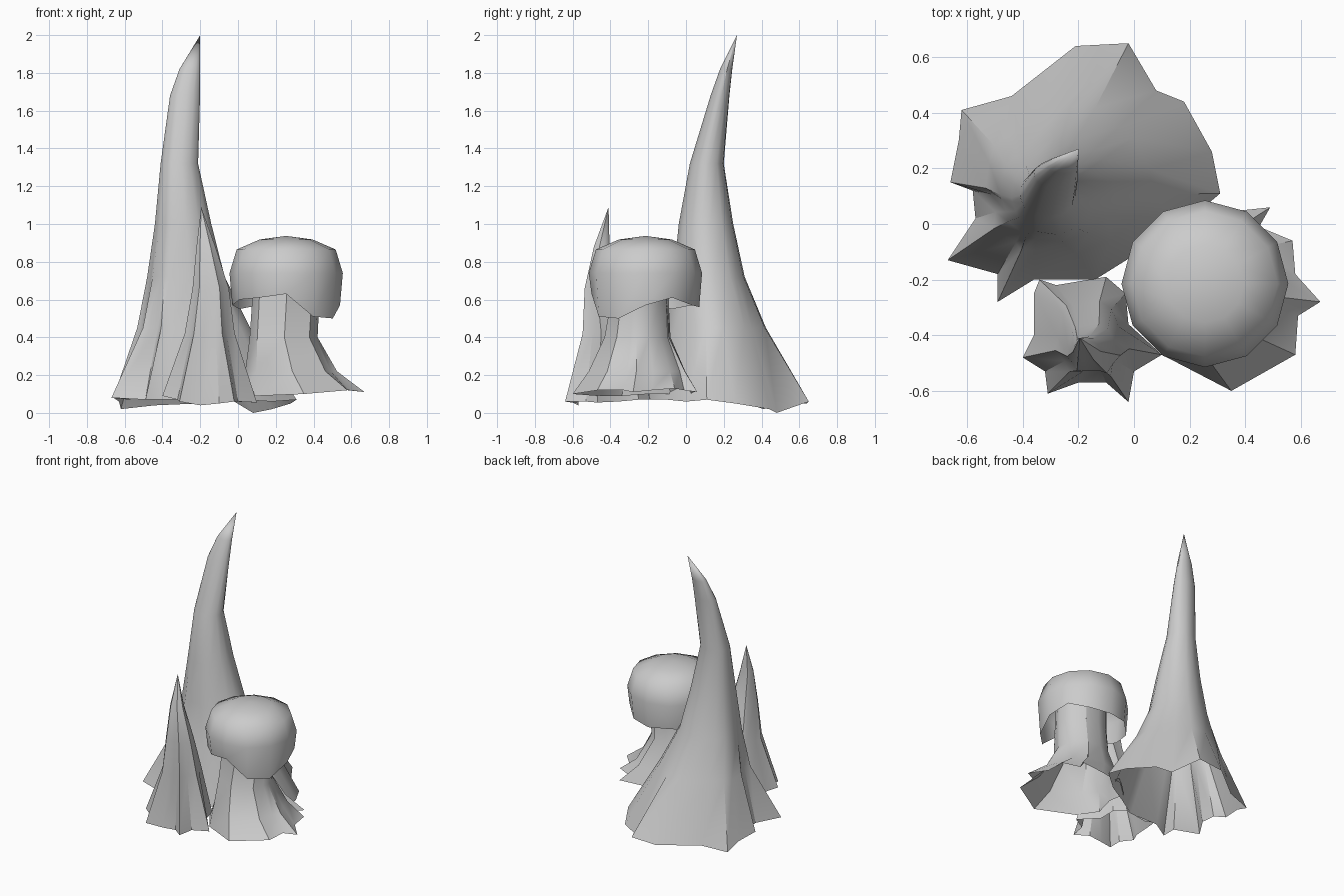
import bpy, bmesh, math

grey = bpy.data.materials.new("stone grey")
grey.diffuse_color = (0.6, 0.6, 0.6, 1)


def skin(name, rings, tip=None, angle=35):
    """Join closed rings into an open-bottomed skin, optionally ending in a tip."""
    bm = bmesh.new()
    loops = [[bm.verts.new(p) for p in ring] for ring in rings]
    n = len(loops[0])
    for low, high in zip(loops, loops[1:]):
        for i in range(n):
            j = (i + 1) % n
            bm.faces.new((low[i], low[j], high[j], high[i]))
    if tip:
        top = bm.verts.new(tip)
        for i in range(n):
            bm.faces.new((loops[-1][i], loops[-1][(i + 1) % n], top))
    mesh = bpy.data.meshes.new(name)
    bm.to_mesh(mesh)
    bm.free()
    mesh.materials.append(grey)
    obj = bpy.data.objects.new(name, mesh)
    bpy.context.collection.objects.link(obj)
    bpy.ops.object.select_all(action='DESELECT')
    obj.select_set(True)
    bpy.context.view_layer.objects.active = obj
    bpy.ops.object.shade_smooth_by_angle(angle=math.radians(angle))
    return obj


def flared(name, foot, levels, tip=None):
    """Ragged foot outline (counter-clockwise) rising through elliptical levels.
    Each level is z, x min, x max, y min, y max, fold strength."""
    xs, ys = [p[0] for p in foot], [p[1] for p in foot]
    cx, cy = (min(xs) + max(xs)) / 2, (min(ys) + max(ys)) / 2
    hx, hy = (max(xs) - min(xs)) / 2, (max(ys) - min(ys)) / 2
    polar = []
    for x, y, z in foot:
        u, v = (x - cx) / hx, (y - cy) / hy
        polar.append((math.atan2(v, u), math.hypot(u, v)))
    mean = sum(r for a, r in polar) / len(polar)
    rings = [foot]
    for z, x0, x1, y0, y1, fold in levels:
        ring = []
        for a, r in polar:
            s = 1 + fold * (r / mean - 1)
            ring.append(((x0 + x1) / 2 + (x1 - x0) / 2 * s * math.cos(a),
                         (y0 + y1) / 2 + (y1 - y0) / 2 * s * math.sin(a), z))
        rings.append(ring)
    return skin(name, rings, tip)


# Tall curved spike
flared("tall_spike", [
    (0.31, 0.11, 0.07), (0.28, 0.26, 0.05), (0.18, 0.44, 0.02), (0.08, 0.48, 0.0),
    (-0.02, 0.65, 0.06), (-0.21, 0.64, 0.05), (-0.44, 0.46, 0.04), (-0.62, 0.41, 0.02),
    (-0.63, 0.30, 0.06), (-0.66, 0.15, 0.08), (-0.58, 0.12, 0.07), (-0.57, 0.02, 0.07),
    (-0.67, -0.13, 0.08), (-0.49, -0.18, 0.07), (-0.49, -0.28, 0.07),
    (-0.36, -0.20, 0.07), (-0.14, -0.20, 0.07), (0.02, -0.10, 0.07), (0.18, 0.0, 0.06),
], [
    (0.45, -0.53, 0.06, -0.12, 0.42, 0.35),
    (0.72, -0.48, -0.07, -0.07, 0.31, 0.15),
    (1.00, -0.44, -0.14, -0.04, 0.25, 0.05),
    (1.32, -0.41, -0.21, 0.02, 0.20, 0),
    (1.68, -0.36, -0.20, 0.13, 0.23, 0),
    (1.82, -0.31, -0.20, 0.18, 0.245, 0),
], (-0.20, 0.27, 2.0))

# Short spike in front
flared("short_spike", [
    (-0.02, -0.36, 0.06), (-0.03, -0.25, 0.07), (-0.10, -0.19, 0.07), (-0.28, -0.22, 0.07),
    (-0.34, -0.20, 0.08), (-0.36, -0.25, 0.09), (-0.36, -0.40, 0.08), (-0.40, -0.48, 0.09),
    (-0.32, -0.53, 0.07), (-0.31, -0.61, 0.06), (-0.20, -0.57, 0.04), (-0.10, -0.57, 0.05),
    (-0.02, -0.64, 0.06), (0.0, -0.53, 0.06), (0.10, -0.47, 0.055),
], [
    (0.42, -0.28, -0.02, -0.55, -0.28, 0.5),
    (0.66, -0.24, -0.05, -0.54, -0.36, 0.4),
    (0.88, -0.22, -0.12, -0.49, -0.405, 0.3),
], (-0.195, -0.41, 1.09))

# Flared stem
flared("stem", [
    (0.67, -0.28, 0.11), (0.58, -0.18, 0.12), (0.57, -0.06, 0.13), (0.45, -0.01, 0.12),
    (0.49, 0.06, 0.11), (0.30, 0.04, 0.11), (0.12, 0.02, 0.10), (0.02, -0.08, 0.10),
    (0.04, -0.20, 0.10), (0.01, -0.34, 0.09), (0.10, -0.47, 0.09), (0.35, -0.60, 0.10),
    (0.58, -0.47, 0.12), (0.59, -0.33, 0.12),
], [
    (0.22, 0.04, 0.52, -0.51, 0.0, 0.5),
    (0.40, 0.06, 0.42, -0.43, -0.08, 0.2),
    (0.58, 0.07, 0.43, -0.40, -0.09, 0),
    (0.80, 0.08, 0.43, -0.39, -0.08, 0),
])

# Domed cap with a ragged rim, open underneath
rim = [0.57, 0.61, 0.57, 0.56, 0.57, 0.55, 0.57, 0.60, 0.61, 0.63, 0.51, 0.50]
CX, CY = 0.255, -0.215


def cap_ring(radius, heights):
    return [(CX + radius * math.cos(i * math.pi / 6),
             CY + radius * math.sin(i * math.pi / 6), z) for i, z in enumerate(heights)]


skin("cap", [cap_ring(0.285, rim), cap_ring(0.30, [0.74] * 12), cap_ring(0.262, [0.865] * 12),
             cap_ring(0.14, [0.918] * 12)], (CX, CY, 0.937), 50)
